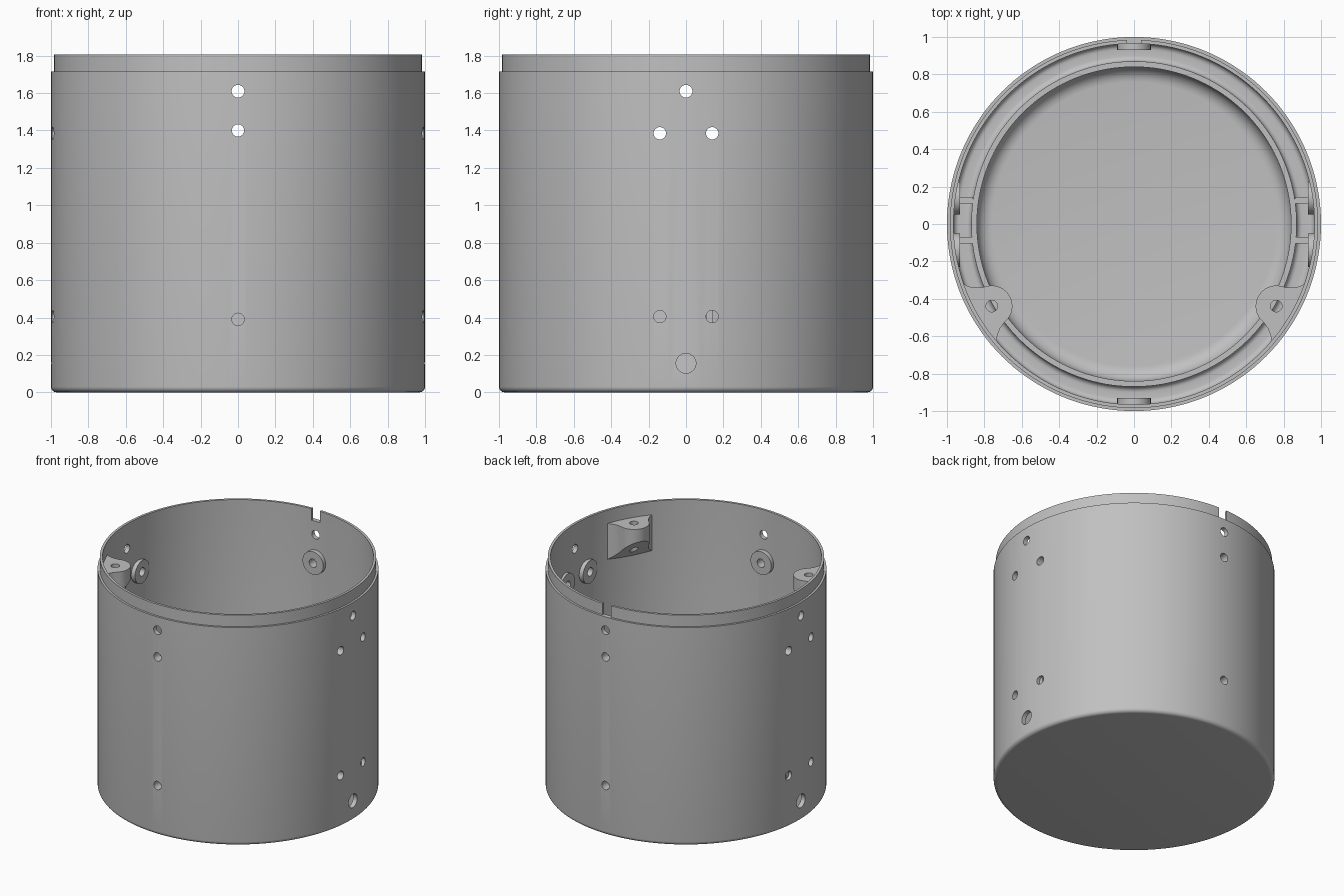
import bpy, bmesh
from math import sin, cos, pi, radians
from mathutils import Matrix, Vector

cube = bpy.data.objects.get("Cube")
if cube:
    bpy.data.objects.remove(cube, do_unlink=True)

GREY = (0.53, 0.53, 0.53, 1)
mat = bpy.data.materials.new("plain_grey")
mat.use_nodes = True
mat.diffuse_color = GREY
bsdf = next(n for n in mat.node_tree.nodes if n.type == 'BSDF_PRINCIPLED')
bsdf.inputs["Base Color"].default_value = GREY

WALL_IN, LIP, TOP, STEP = 0.965, 0.984, 1.805, 1.715
RING_IN, RING_OUT, RING_TOP, FLOOR = 0.84, 0.87, 0.5, 0.05


def make(name, bm):
    bmesh.ops.recalc_face_normals(bm, faces=bm.faces)
    mesh = bpy.data.meshes.new(name)
    bm.to_mesh(mesh)
    bm.free()
    mesh.materials.append(mat)
    obj = bpy.data.objects.new(name, mesh)
    bpy.context.collection.objects.link(obj)
    return obj


def cut(obj, cutter):
    mod = obj.modifiers.new("cut", 'BOOLEAN')
    mod.operation, mod.solver, mod.object = 'DIFFERENCE', 'EXACT', cutter
    dg = bpy.context.evaluated_depsgraph_get()
    dg.update()
    mesh = bpy.data.meshes.new_from_object(obj.evaluated_get(dg))
    obj.modifiers.clear()
    obj.data = mesh


def smooth(obj):
    bpy.ops.object.select_all(action='DESELECT')
    obj.select_set(True)
    bpy.context.view_layer.objects.active = obj
    bpy.ops.object.shade_smooth_by_angle(angle=radians(30))


def fillet(cx, cz, r, start, end, n=6):
    angles = [radians(start + (end - start) * i / n) for i in range(n + 1)]
    return [(cx + r * cos(a), cz + r * sin(a)) for a in angles]


def rod(bm, side, across, z, r, inner, outer, segs=32):
    """Cylinder pointing outward; side counts quarter turns from +x."""
    m = (Matrix.Rotation(side * pi / 2, 4, 'Z')
         @ Matrix.Translation(((inner + outer) / 2, across, z))
         @ Matrix.Rotation(pi / 2, 4, 'Y'))
    bmesh.ops.create_cone(bm, cap_ends=True, segments=segs, radius1=r,
                          radius2=r, depth=outer - inner, matrix=m)


def box(bm, lo, hi):
    lo, hi = Vector(lo), Vector(hi)
    m = Matrix.Translation((lo + hi) / 2) @ Matrix.Diagonal((hi - lo).to_4d())
    bmesh.ops.create_cube(bm, size=1, matrix=m)


# Can: floor, low inner ring, wall and stepped lip, turned in one piece
profile = [(0, 0)]
profile += fillet(0.97, 0.03, 0.03, -90, 0)
profile += [(1, STEP), (LIP, STEP), (LIP, TOP), (WALL_IN, TOP)]
profile += fillet(WALL_IN - 0.03, FLOOR + 0.03, 0.03, 0, -90)
profile += fillet(RING_OUT + 0.03, FLOOR + 0.03, 0.03, 270, 180)
profile += [(RING_OUT, RING_TOP), (RING_IN, RING_TOP)]
profile += fillet(RING_IN - 0.08, FLOOR + 0.08, 0.08, 0, -90)
profile += [(0, FLOOR)]
bm = bmesh.new()
vs = [bm.verts.new((x, 0, z)) for x, z in profile]
es = [bm.edges.new(pair) for pair in zip(vs, vs[1:])]
bmesh.ops.spin(bm, geom=vs + es, axis=(0, 0, 1), cent=(0, 0, 0),
               angle=2 * pi, steps=144, use_duplicate=False)
bmesh.ops.remove_doubles(bm, verts=bm.verts, dist=0.0001)
can = make("can", bm)

# Screw positions (quarter turn, sideways offset, height)
screws = []
for s in (0, 2):
    screws += [(s, y, z) for y in (-0.14, 0.14) for z in (1.385, 0.405)]
for s in (1, 3):
    screws += [(s, 0, z) for z in (1.40, 0.39)]

# Drills for screw holes, top pin holes and large cable holes
bm = bmesh.new()
for s, y, z in screws:
    rod(bm, s, y, z, 0.033, 0.89, 1.1)
for s in range(4):
    rod(bm, s, 0, 1.61, 0.034, 0.89, 1.1)
for s in (0, 2):
    rod(bm, s, 0, 0.155, 0.053, 0.89, 1.1)
drills = make("drills", bm)

# Notch in the back of the lip
bm = bmesh.new()
box(bm, (-0.037, 0.9, STEP), (0.037, 1.1, 1.9))
notch = make("notch_cutter", bm)

# Round bosses behind the screw holes
bm = bmesh.new()
for s, y, z in screws:
    rod(bm, s, y, z, 0.09, 0.93, 0.97, 48)
bosses = make("screw_bosses", bm)

cut(can, drills)
cut(can, notch)
cut(bosses, drills)

# Ribs joining the inner ring to the wall
bm = bmesh.new()
for a, b in ((0.86, 0.97), (-0.97, -0.86)):
    for y in (0.11, -0.105):
        box(bm, (a, y, 0.04), (b, y + 0.035, RING_TOP))
ribs = make("ring_ribs", bm)

# Lid mounting ears with sloped undersides
outline = fillet(0.878, 0, 0.11, 110, 250, 20)
outline += [(0.868, -0.111), (0.9, -0.126), (0.93, -0.15)]
outline += fillet(0, 0, 0.975, -11, 11, 8)
outline += [(0.93, 0.15), (0.9, 0.126), (0.868, 0.111)]
ears = []
for name, angle in (("left_ear", -30), ("right_ear", -150)):
    turn = Matrix.Rotation(radians(angle), 4, 'Z')
    bm = bmesh.new()
    face = bm.faces.new([bm.verts.new((x, y, 1.70)) for x, y in outline])
    ext = bmesh.ops.extrude_face_region(bm, geom=[face], use_keep_orig=True)
    low = [v for v in ext["geom"] if isinstance(v, bmesh.types.BMVert)]
    bmesh.ops.translate(bm, verts=low, vec=(0, 0, -0.4))
    res = bmesh.ops.bisect_plane(
        bm, geom=bm.verts[:] + bm.edges[:] + bm.faces[:],
        plane_co=(0.768, 0, 1.6), plane_no=(-1, 0, -1), clear_outer=True)
    rim = [e for e in res["geom_cut"] if isinstance(e, bmesh.types.BMEdge)]
    bmesh.ops.contextual_create(bm, geom=rim)
    bm.transform(turn)
    ear = make(name, bm)
    bm = bmesh.new()
    bmesh.ops.create_cone(bm, cap_ends=True, segments=32, radius1=0.031,
                          radius2=0.031, depth=1,
                          matrix=turn @ Matrix.Translation((0.878, 0, 1.5)))
    drill = make("ear_drill", bm)
    cut(ear, drill)
    bpy.data.objects.remove(drill, do_unlink=True)
    ears.append(ear)

for helper in (drills, notch):
    bpy.data.objects.remove(helper, do_unlink=True)
for part in [can, bosses, ribs] + ears:
    smooth(part)
